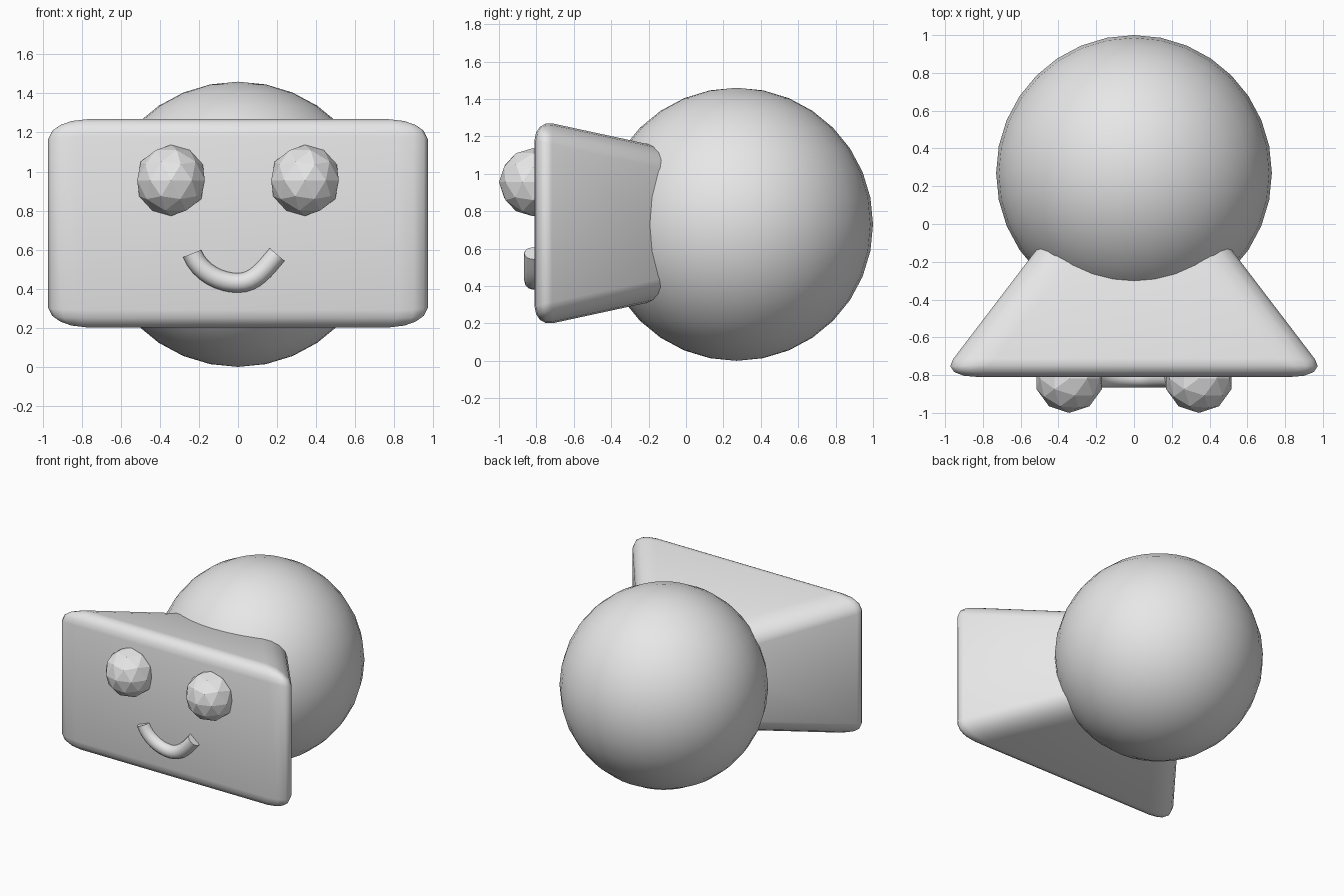
import bpy, bmesh, math
from mathutils import Vector

cube = bpy.data.objects.get("Cube")
if cube:
    bpy.data.objects.remove(cube, do_unlink=True)

grey = bpy.data.materials.new("light_grey")
grey.use_nodes = True
grey.diffuse_color = (0.8, 0.8, 0.8, 1)
grey.node_tree.nodes["Principled BSDF"].inputs["Base Color"].default_value = (0.8, 0.8, 0.8, 1)


def finish(name, smooth_angle=None):
    obj = bpy.context.object
    obj.name = name
    obj.data.materials.append(grey)
    if smooth_angle:
        bpy.ops.object.shade_smooth_by_angle(angle=math.radians(smooth_angle))
    return obj


# Round body
bpy.ops.mesh.primitive_uv_sphere_add(segments=32, ring_count=16, radius=0.73, location=(0, 0.27, 0.73))
finish("body", 60)

# Wide head: a box tapering back into the body, rounded before it is stretched
bpy.ops.mesh.primitive_cube_add(size=2, location=(0, -0.31, 0.735))
head = finish("head")
for v in head.data.vertices:
    if v.co.y > 0:
        v.co.x *= 0.26
        v.co.z *= 0.61
bm = bmesh.new()
bm.from_mesh(head.data)
bmesh.ops.bevel(bm, geom=bm.edges[:], offset=0.2, segments=4, profile=0.5, affect='EDGES')
bm.to_mesh(head.data)
bm.free()
head.scale = (1.03, 0.5, 0.555)
bpy.ops.object.transform_apply(location=False, rotation=False, scale=True)
bpy.ops.object.shade_smooth()

# Faceted eyes
for side, x in (("right", -0.343), ("left", 0.343)):
    bpy.ops.mesh.primitive_ico_sphere_add(subdivisions=2, radius=0.182, location=(x, -0.818, 0.955))
    finish(side + "_eye")

# Smile: a bent tube with flat ends
curve = bpy.data.curves.new("smile", 'CURVE')
curve.dimensions = '3D'
curve.bevel_depth = 0.05
curve.bevel_resolution = 4
curve.use_fill_caps = True
curve.resolution_u = 8
spline = curve.splines.new('BEZIER')
path = [((-0.235, 0.58), (0.04, -0.10)), ((0, 0.43), (0.09, 0)), ((0.2, 0.575), (0.06, 0.07))]
spline.bezier_points.add(len(path) - 1)
for p, ((x, z), (dx, dz)) in zip(spline.bezier_points, path):
    p.handle_left_type = p.handle_right_type = 'FREE'
    p.co = Vector((x, -0.815, z))
    p.handle_left = p.co - Vector((dx, 0, dz))
    p.handle_right = p.co + Vector((dx, 0, dz))
smile = bpy.data.objects.new("smile", curve)
bpy.context.collection.objects.link(smile)
bpy.ops.object.select_all(action='DESELECT')
smile.select_set(True)
bpy.context.view_layer.objects.active = smile
bpy.ops.object.convert(target='MESH')
finish("smile", 50)
